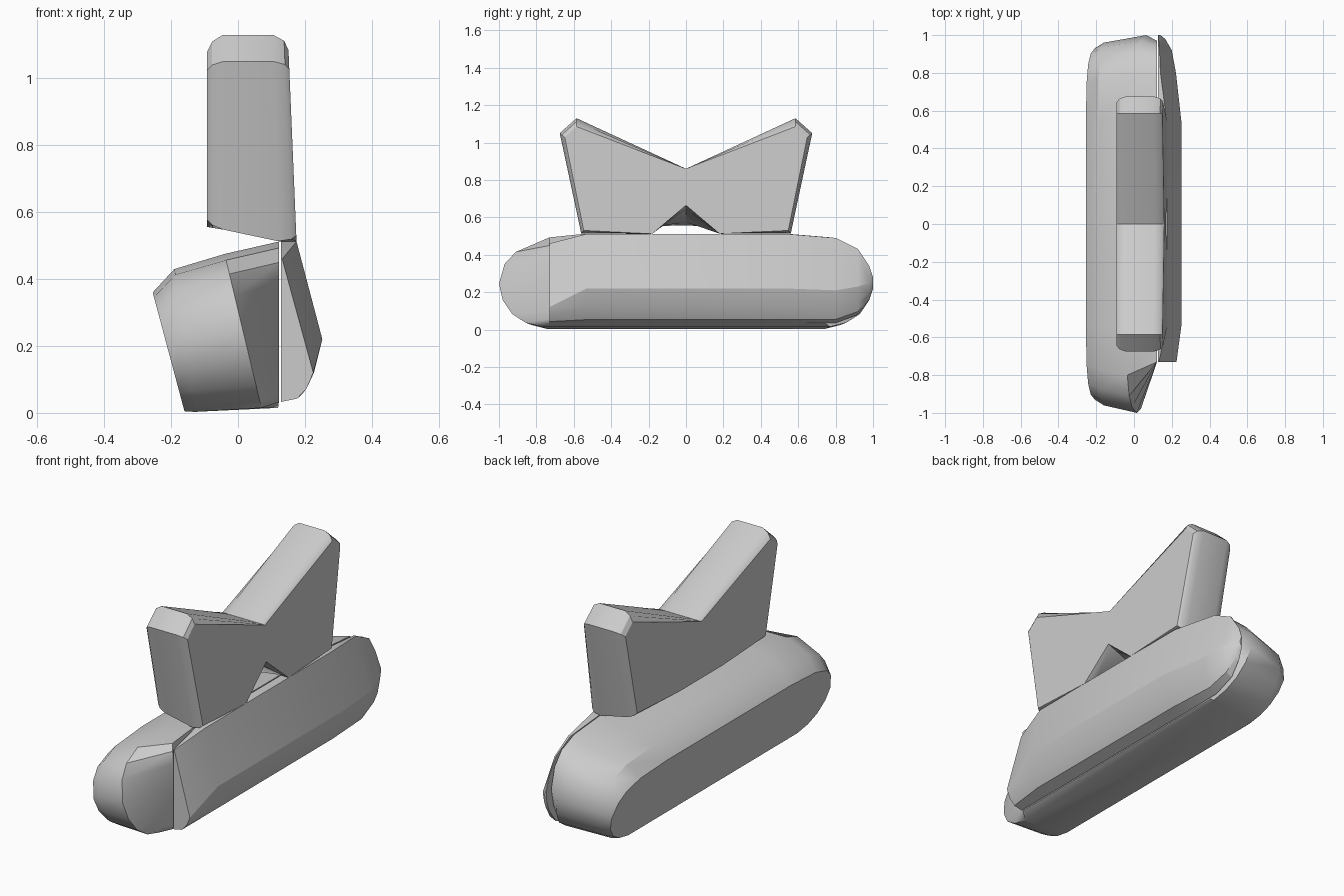
import bpy
import bmesh
import math

cube = bpy.data.objects.get("Cube")
if cube:
    bpy.data.objects.remove(cube, do_unlink=True)

grey = bpy.data.materials.new("plain grey")
grey.use_nodes = True
grey.diffuse_color = (0.6, 0.6, 0.6, 1)
grey.node_tree.nodes["Principled BSDF"].inputs["Base Color"].default_value = (0.6, 0.6, 0.6, 1)


def loft(name, rings, angle):
    """Skin a closed solid over matching rings of points."""
    bm = bmesh.new()
    loops = [[bm.verts.new(point) for point in ring] for ring in rings]
    count = len(loops[0])
    for first, second in zip(loops, loops[1:]):
        for i in range(count):
            j = (i + 1) % count
            bm.faces.new((first[i], first[j], second[j], second[i]))
    bm.faces.new(loops[0])
    bm.faces.new(loops[-1])
    bmesh.ops.remove_doubles(bm, verts=bm.verts, dist=0.0005)
    bmesh.ops.recalc_face_normals(bm, faces=bm.faces)
    mesh = bpy.data.meshes.new(name)
    bm.to_mesh(mesh)
    bm.free()
    mesh.materials.append(grey)
    part = bpy.data.objects.new(name, mesh)
    bpy.context.collection.objects.link(part)
    bpy.ops.object.select_all(action="DESELECT")
    part.select_set(True)
    bpy.context.view_layer.objects.active = part
    bpy.ops.object.shade_smooth_by_angle(angle=math.radians(angle))
    return part


# Rounded side outline of the base: length fraction, height fraction
end_curve = [(0.56, 1), (0.8, 0.96), (0.91, 0.87), (0.97, 0.73), (1, 0.5),
             (0.98, 0.31), (0.93, 0.15), (0.86, 0.05), (0.77, 0)]
outline = end_curve + [(-u, v) for u, v in reversed(end_curve)]


def base_slice(x_top, x_low, z_top, z_low, length, back_shift=0, front_limit=-2):
    ring = []
    for u, v in outline:
        x = x_low + (x_top - x_low) * v
        if u > 0.75:
            x += back_shift
        ring.append((x, max(u * length, front_limit), z_low + (z_top - z_low) * v))
    return ring


# Main base: tilted slices from the outer face to the upright seam
loft("main_base", [
    base_slice(-0.255, -0.16, 0.36, 0.005, 0.93),
    base_slice(-0.19, -0.13, 0.43, 0.003, 0.96),
    base_slice(-0.04, 0.07, 0.475, 0.015, 1.0, back_shift=0.05),
    base_slice(0.122, 0.122, 0.512, 0.032, 0.97, front_limit=-0.73),
], 32)


# Side base: sections along its length
def side_section(y, top, shoulder, ridge, ridge_z, low):
    seam = 0.128
    drop = ridge_z - low
    return [(seam, y, top), (shoulder, y, top), (ridge, y, ridge_z),
            (seam + (ridge - seam) * 0.8, y, low + drop * 0.47),
            (seam + (ridge - seam) * 0.5, y, low + drop * 0.11), (seam, y, low)]


loft("side_base", [
    side_section(-0.73, 0.46, 0.132, 0.225, 0.12, 0.033),
    side_section(-0.53, 0.512, 0.175, 0.252, 0.22, 0.033),
    side_section(0.53, 0.512, 0.175, 0.252, 0.22, 0.033),
    side_section(0.8, 0.49, 0.14, 0.222, 0.21, 0.035),
    side_section(0.92, 0.43, 0.135, 0.2, 0.23, 0.08),
    side_section(0.98, 0.34, 0.13, 0.165, 0.25, 0.16),
    side_section(1.0, 0.28, 0.13, 0.14, 0.25, 0.22),
], 25)


# Forked top: outline slices with rounded ends and an arch that fades inward
def fork_slice(x_top, x_low, bottom, arch, rounding):
    half = [(0.18, bottom), (0.56 - rounding * 0.3, bottom + rounding * 0.4),
            (0.675 - rounding * 0.6, 1.05 - rounding * 0.5),
            (0.585, 1.13 - rounding)]
    points = [(0, arch)] + half + [(0, 0.86)]
    points += [(-y, z) for y, z in reversed(half)]
    return [(x_low + (x_top - x_low) * (z - bottom) / (1.13 - bottom), y, z)
            for y, z in points]


loft("forked_top", [
    fork_slice(-0.092, -0.092, 0.556, 0.556, 0.05),
    fork_slice(-0.077, -0.077, 0.553, 0.557, 0.02),
    fork_slice(-0.045, -0.045, 0.548, 0.574, 0),
    fork_slice(0.105, 0.12, 0.513, 0.644, 0),
    fork_slice(0.137, 0.16, 0.512, 0.659, 0.018),
    fork_slice(0.149, 0.175, 0.512, 0.665, 0.045),
], 30)
